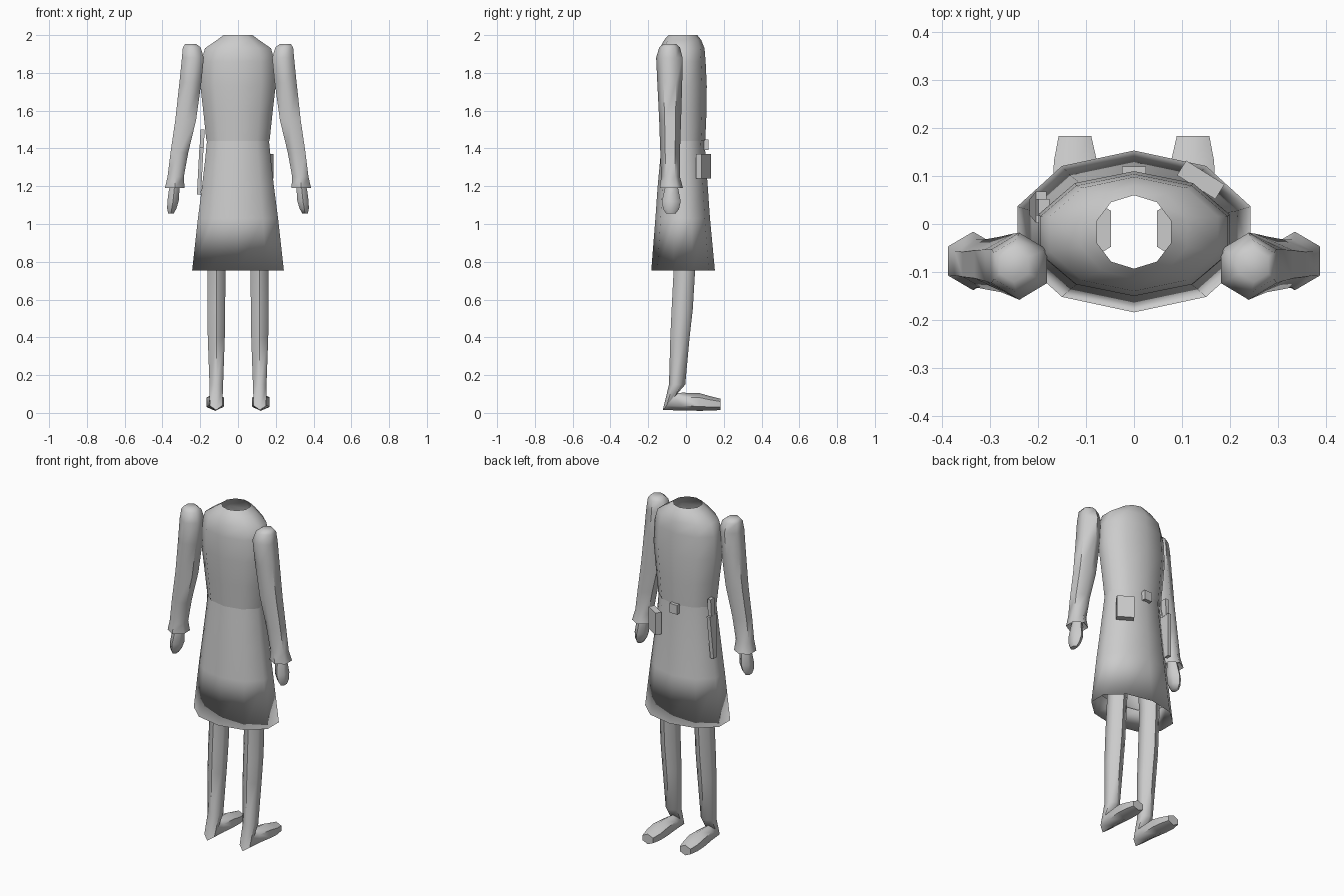
import bpy
import bmesh
from math import sin, cos, pi, radians

if "Cube" in bpy.data.objects:
    bpy.data.objects.remove(bpy.data.objects["Cube"])

grey = bpy.data.materials.new("plain grey")
grey.use_nodes = True
COLOUR = (0.6, 0.6, 0.6, 1)
grey.diffuse_color = COLOUR
grey.node_tree.nodes["Principled BSDF"].inputs["Base Color"].default_value = COLOUR


def finish(name, bm, smooth=None):
    mesh = bpy.data.meshes.new(name)
    bm.to_mesh(mesh)
    bm.free()
    mesh.materials.append(grey)
    obj = bpy.data.objects.new(name, mesh)
    bpy.context.collection.objects.link(obj)
    if smooth:
        bpy.ops.object.select_all(action='DESELECT')
        obj.select_set(True)
        bpy.context.view_layer.objects.active = obj
        bpy.ops.object.shade_smooth_by_angle(angle=radians(smooth))
    return obj


def loft(name, rings, sides, side=1, caps=(False, False), smooth=60, flip=False):
    """Each ring: centre x, y, z, half width in x, and half depth vector in y, z."""
    bm = bmesh.new()
    widest = cos(pi / 2 - round(sides / 4) * 2 * pi / sides)
    loops = []
    for cx, cy, cz, rx, vy, vz in rings:
        loop = []
        for i in range(sides):
            a = pi / 2 + 2 * pi * i / sides
            loop.append(bm.verts.new((side * cx + rx * cos(a) / widest,
                                      cy + vy * sin(a), cz + vz * sin(a))))
        loops.append(loop)
    for low, high in zip(loops, loops[1:]):
        for i in range(sides):
            j = (i + 1) % sides
            bm.faces.new((low[j], low[i], high[i], high[j]))
    if caps[0]:
        bm.faces.new(loops[0])
    if caps[1]:
        bm.faces.new(loops[-1][::-1])
    if flip:
        bmesh.ops.reverse_faces(bm, faces=bm.faces)
    return finish(name, bm, smooth)


def body_ring(z, rx, back, front):
    return (0, (back + front) / 2, z, rx, (front - back) / 2, 0)


def box(name, centre, size, rotation=(0, 0, 0), taper=1):
    bm = bmesh.new()
    bmesh.ops.create_cube(bm, size=1)
    for v in bm.verts:
        k = taper if v.co.z < 0 else 1
        v.co = (v.co.x * size[0], v.co.y * size[1] * k, v.co.z * size[2])
    obj = finish(name, bm)
    obj.location = centre
    obj.rotation_euler = [radians(r) for r in rotation]
    return obj


# Jacket, open at the neck
loft("jacket", [body_ring(*r) for r in (
    (2.0, .077, -.093, .06), (1.975, .11, -.115, .08), (1.93, .175, -.14, .098),
    (1.86, .195, -.15, .104), (1.73, .199, -.15, .11), (1.58, .182, -.14, .108),
    (1.44, .167, -.13, .102))], 10)

# Flared skirt with a hem turned up inside
loft("skirt", [body_ring(*r) for r in (
    (1.45, .163, -.127, .099), (1.36, .172, -.135, .103), (1.2, .19, -.15, .115),
    (1.03, .212, -.162, .127), (.753, .243, -.184, .153), (.87, .212, -.155, .122))],
    10, smooth=180)

for word, s in (("left", 1), ("right", -1)):
    # Sleeve with rounded shoulder and flared cuff
    loft(word + "_sleeve", [
        (.25, -.086, 1.952, .03, .035, 0), (.245, -.087, 1.935, .047, .055, 0),
        (.239, -.088, 1.88, .058, .07, 0), (.252, -.086, 1.75, .058, .066, 0),
        (.277, -.084, 1.55, .055, .058, 0), (.31, -.084, 1.38, .047, .052, 0),
        (.33, -.082, 1.25, .043, .05, 0), (.335, -.077, 1.19, .052, .061, 0),
        (.335, -.077, 1.22, .03, .035, 0)], 6, s, (True, False))
    # Hand
    loft(word + "_hand", [
        (.333, -.077, 1.22, .024, .03, 0), (.338, -.077, 1.18, .028, .037, 0),
        (.344, -.078, 1.12, .03, .05, 0), (.351, -.079, 1.08, .024, .042, 0),
        (.355, -.08, 1.055, .014, .025, 0)], 6, s, (True, True))
    # Leg bending at the heel into the foot
    loft(word + "_leg", [
        (.11, -.01, 1.15, .062, .075, 0), (.113, -.006, .8, .047, .057, 0),
        (.115, -.02, .55, .047, .056, 0), (.115, -.032, .4, .045, .051, 0),
        (.115, -.047, .15, .036, .043, 0), (.116, -.083, .06, .033, .04, .045),
        (.118, -.02, .06, .038, 0, .047), (.121, .07, .058, .047, 0, .047),
        (.122, .13, .05, .045, 0, .038), (.123, .183, .045, .034, 0, .03)],
        6, s, (True, True))

# Belt fittings
box("buckle", (0, .107, 1.42), (.05, .026, .055))
box("pouch", (.139, .092, 1.305), (.094, .036, .13), (0, 0, -32))
box("sheath", (-.2, .035, 1.28), (.022, .065, .25), (0, 3, 0), taper=.5)
box("handle", (-.19, .035, 1.45), (.022, .035, .1), (0, 3, 0))
